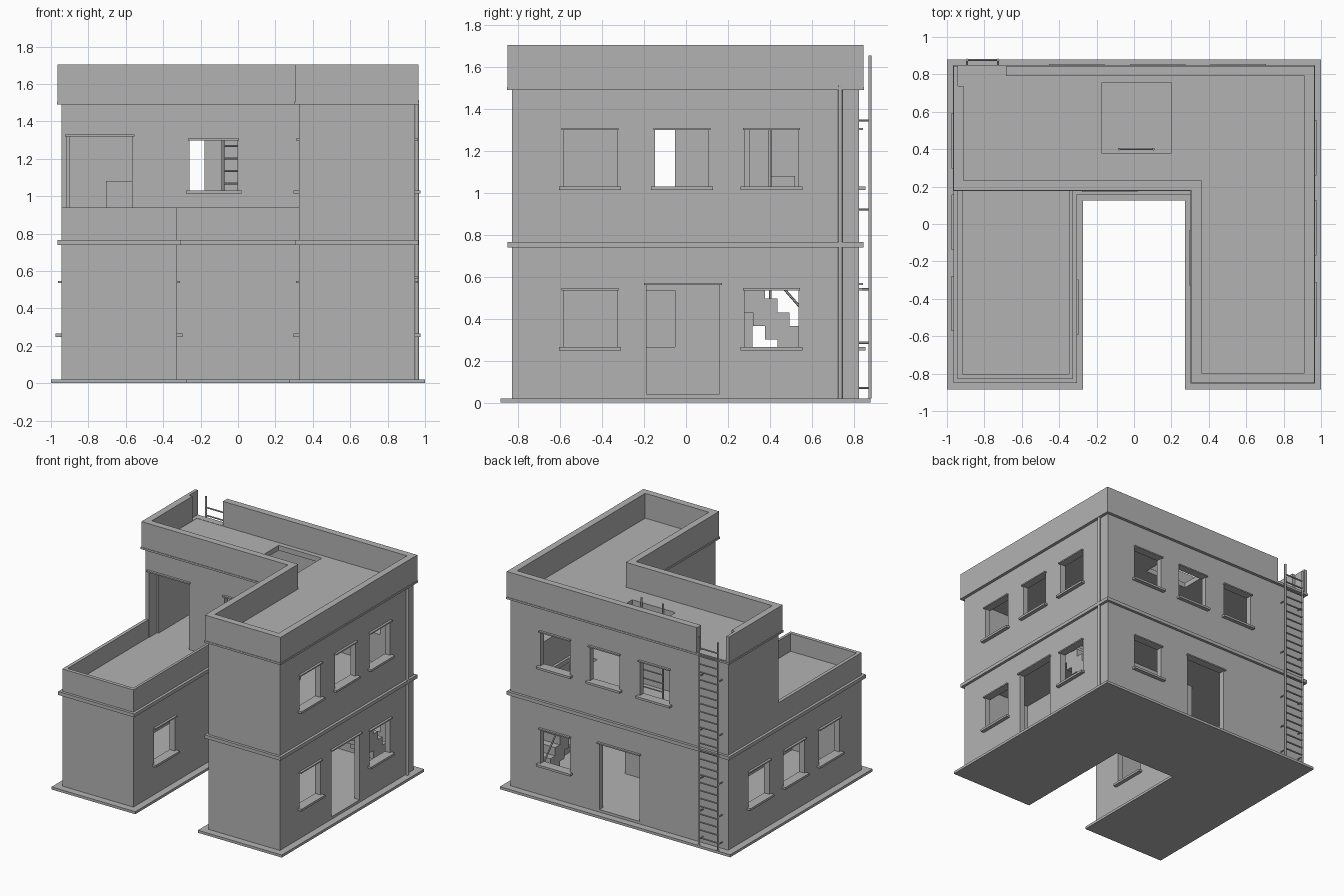
import bpy, bmesh, math
from mathutils import Vector

cube = bpy.data.objects.get("Cube")
if cube:
    bpy.data.objects.remove(cube, do_unlink=True)

GREY = (0.45, 0.45, 0.45, 1)
plaster = bpy.data.materials.new("plaster_grey")
plaster.use_nodes = True
plaster.diffuse_color = GREY
plaster.node_tree.nodes["Principled BSDF"].inputs["Base Color"].default_value = GREY

# Main wall planes: half width, front, back, courtyard half width
W, F, B, A = 0.945, -0.83, 0.825, 0.327


def u_plan(d, n=0.18):
    return [(-W + d, F + d), (-A - d, F + d), (-A - d, n + d), (A + d, n + d),
            (A + d, F + d), (W - d, F + d), (W - d, B - d), (-W + d, B - d)]


def l_plan(d, n=0.2):
    return [(-W + d, n + d), (A + d, n + d), (A + d, F + d),
            (W - d, F + d), (W - d, B - d), (-W + d, B - d)]


def rect(x0, x1, y0, y1):
    return [(x0, y0), (x1, y0), (x1, y1), (x0, y1)]


def add_prism(bm, plan, z0, z1):
    face = bm.faces.new([bm.verts.new((x, y, z0)) for x, y in plan])
    new = bmesh.ops.extrude_face_region(bm, geom=[face])["geom"]
    verts = [g for g in new if isinstance(g, bmesh.types.BMVert)]
    bmesh.ops.translate(bm, verts=verts, vec=(0, 0, z1 - z0))


def solid(name, prisms):
    """One object made of (plan, z0, z1) prisms."""
    bm = bmesh.new()
    for plan, z0, z1 in prisms:
        add_prism(bm, plan, z0, z1)
    bmesh.ops.recalc_face_normals(bm, faces=bm.faces)
    mesh = bpy.data.meshes.new(name)
    bm.to_mesh(mesh)
    bm.free()
    mesh.materials.append(plaster)
    obj = bpy.data.objects.new(name, mesh)
    bpy.context.collection.objects.link(obj)
    return obj


def cut(obj, prisms):
    cutter = solid("cutter", prisms)
    cutter.hide_render = True
    mod = obj.modifiers.new("cut", "BOOLEAN")
    mod.operation = "DIFFERENCE"
    mod.solver = "EXACT"
    mod.object = cutter
    bpy.context.view_layer.objects.active = obj
    bpy.ops.object.modifier_apply(modifier=mod.name)
    bpy.data.objects.remove(cutter, do_unlink=True)


def rod(name, p, q, r, sides=8):
    p, q = Vector(p), Vector(q)
    bpy.ops.mesh.primitive_cylinder_add(vertices=sides, radius=r, depth=(q - p).length,
                                        location=(p + q) / 2)
    obj = bpy.context.object
    obj.name = name
    obj.rotation_euler = (q - p).to_track_quat("Z", "Y").to_euler()
    obj.data.materials.append(plaster)
    bpy.ops.object.shade_smooth_by_angle(angle=math.radians(50))


# Wall name: axis the wall faces, plane position, outward sign
WALLS = {"right": ("x", W, 1), "left": ("x", -W, -1), "back": ("y", B, 1),
         "left_court": ("x", -A, 1), "right_court": ("x", A, -1),
         "terrace": ("y", 0.2, -1)}


def wall_rect(wall, u0, u1, d0, d1):
    axis, pos, out = WALLS[wall]
    lo, hi = sorted((pos + out * d0, pos + out * d1))
    return rect(lo, hi, u0, u1) if axis == "x" else rect(u0, u1, lo, hi)


holes = {0: [], 1: []}
FLOOR = [0.04, 0.80]


def window(wall, floor, c):
    z0, z1, h = (0.265, 0.535, 0.128) if floor == 0 else (1.03, 1.298, 0.128)
    holes[floor].append((wall_rect(wall, c - h, c + h, -0.1, 0.05), z0, z1))
    solid(f"{wall}_window_trim", [
        (wall_rect(wall, c - h - 0.02, c + h + 0.02, -0.01, 0.03), z0 - 0.017, z0),
        (wall_rect(wall, c - h - 0.008, c + h + 0.008, -0.01, 0.018), z1, z1 + 0.01)])


def door(wall, floor, c):
    h, z1 = 0.174, FLOOR[floor] + 0.52
    holes[floor].append((wall_rect(wall, c - h, c + h, -0.1, 0.05), FLOOR[floor] - 0.01 * floor, z1))
    solid(f"{wall}_door_lintel",
          [(wall_rect(wall, c - h - 0.012, c + h + 0.012, -0.01, 0.018), z1, z1 + 0.01)])


# Windows and doorways
for c in (-0.457, -0.02, 0.408):
    window("right", 1, c)
for c in (-0.457, 0.408):
    window("right", 0, c)
for c in (-0.425, 0.01, 0.445):
    window("left", 0, c)
for c in (-0.307, 0.127, 0.558):
    window("back", 1, c)
window("back", 0, 0.558)
window("terrace", 1, -0.13)
window("left_court", 0, -0.445)
for floor in (0, 1):
    window("right_court", floor, -0.18)
door("right", 0, -0.015)
door("back", 0, 0.0)
door("terrace", 1, -0.74)

# Base slab and ground storey
solid("base_slab", [(u_plan(-0.055), 0, 0.02)])
ground = solid("ground_storey", [(u_plan(0), 0.02, 0.80)])
cut(ground, [(u_plan(0.045), 0.04, 0.765)])
cut(ground, holes[0])
cut(ground, [(rect(0.7, 0.88, 0.1, 0.6), 0.7, 0.9)])

# Upper storey with roof hatch
upper = solid("upper_storey", [(l_plan(0), 0.80, 1.51)])
cut(upper, [(l_plan(0.045), 0.7, 1.47)])
cut(upper, holes[1])
cut(upper, [(rect(-0.175, 0.2, 0.38, 0.755), 1.4, 1.6)])

# Ledges around both storeys
ledge = solid("ground_ledge", [(u_plan(-0.021), 0.738, 0.765)])
cut(ledge, [(u_plan(0.02), 0.7, 0.8)])
ledge = solid("roof_ledge", [(l_plan(-0.024), 1.49, 1.505)])
cut(ledge, [(l_plan(0.02), 1.4, 1.6)])

# Roof parapet with a gap for the outside ladder
parapet = solid("roof_parapet", [(l_plan(-0.02), 1.497, 1.705)])
cut(parapet, [(l_plan(0.033), 1.4, 1.8)])
cut(parapet, [(rect(-0.94, -0.685, 0.738, 1), 1.512, 1.8)])

# Terrace parapet
parapet = solid("terrace_parapet", [(rect(-W, -A, F, 0.2), 0.80, 0.94)])
cut(parapet, [(rect(-W + 0.027, -A - 0.02, F + 0.028, 0.3), 0.7, 1.1)])
solid("court_upstand", [(rect(-A, A, 0.18, 0.21), 0.80, 0.94)])


def ladder(name, x0, x1, y, z0, z1, step, r):
    for x in (x0, x1):
        rod(f"{name}_rail", (x, y, z0), (x, y, z1), r)
    for i in range(1, int((z1 - z0) / step)):
        z = z0 + i * step
        rod(f"{name}_rung", (x0, y, z), (x1, y, z), r * 0.8, 6)


# Outside ladder with wall brackets, and ladder up to the hatch
ladder("outside_ladder", -0.893, -0.727, 0.877, 0.02, 1.655, 0.062, 0.008)
for z in (0.07, 0.285, 0.54, 0.92, 1.345):
    for x in (-0.893, -0.727):
        rod("ladder_bracket", (x, 0.82, z), (x, 0.877, z), 0.005, 6)
ladder("hatch_ladder", -0.08, 0.105, 0.40, 0.80, 1.56, 0.067, 0.007)

# Drainpipe
rod("drainpipe", (0.957, 0.735, 0.02), (0.957, 0.735, 1.51), 0.011)

# Staircase and handrail
steps = 11
solid("staircase", [(rect(0.71, 0.87, 0.725 - i * 0.058, 0.783 - i * 0.058),
                     0.04 + max(0, i - 2) * 0.065, 0.04 + (i + 1) * 0.065)
                    for i in range(steps)])
rod("handrail", (0.715, 0.75, 0.22), (0.715, 0.17, 0.88), 0.006, 6)
for i in (0, 6):
    y, z = 0.75 - i * 0.058, 0.1 + i * 0.065
    rod("handrail_post", (0.715, y, z), (0.715, y, z + 0.13), 0.006, 6)

# Cabinet on the upper floor
solid("cabinet", [(rect(-0.705, -0.5, 0.40, 0.52), 0.80, 1.08)])
